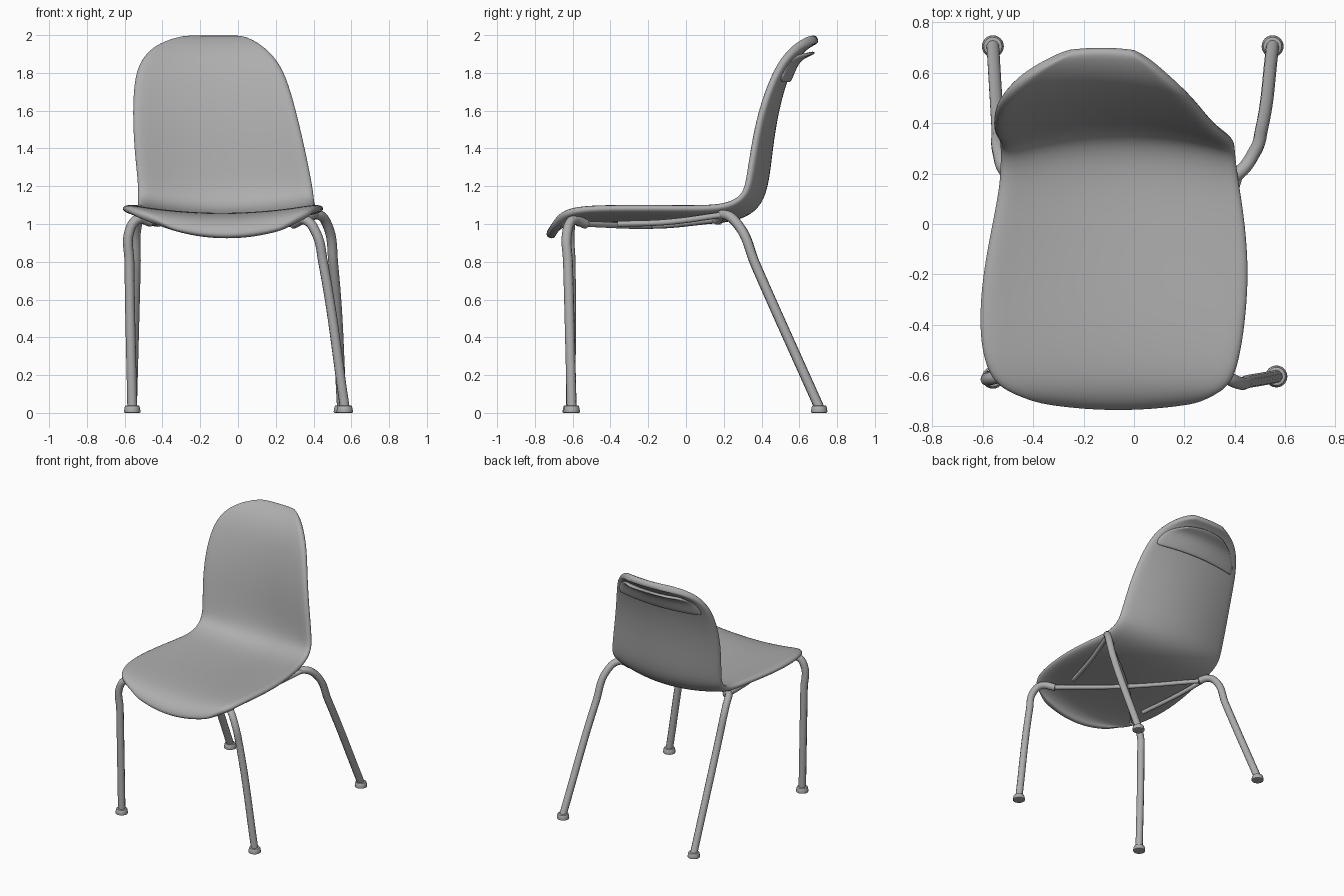
import bpy
import bmesh

cube = bpy.data.objects.get("Cube")
if cube:
    bpy.data.objects.remove(cube, do_unlink=True)

grey = bpy.data.materials.new("mid grey")
grey.use_nodes = True
colour = (0.42, 0.42, 0.42, 1)
grey.diffuse_color = colour
bsdf = next(n for n in grey.node_tree.nodes if n.type == 'BSDF_PRINCIPLED')
bsdf.inputs["Base Color"].default_value = colour


def add(name, data):
    obj = bpy.data.objects.new(name, data)
    bpy.context.collection.objects.link(obj)
    data.materials.append(grey)
    return obj


def shell(name, stations, thickness, columns=10):
    """Loft curved rows: centre y, centre z, right x, left x, edge shift in y and z."""
    bm = bmesh.new()
    rows = []
    for y, z, x0, x1, dy, dz in stations:
        row = []
        for j in range(columns + 1):
            t = j / columns
            bow = (2 * t - 1) ** 2
            row.append(bm.verts.new((x0 + (x1 - x0) * t, y + dy * bow, z + dz * bow)))
        rows.append(row)
    for a, b in zip(rows, rows[1:]):
        for j in range(columns):
            face = bm.faces.new((a[j], a[j + 1], b[j + 1], b[j]))
            face.smooth = True
    mesh = bpy.data.meshes.new(name)
    bm.to_mesh(mesh)
    bm.free()
    obj = add(name, mesh)
    solid = obj.modifiers.new("thickness", 'SOLIDIFY')
    solid.thickness = thickness
    solid.offset = -1
    sub = obj.modifiers.new("rounding", 'SUBSURF')
    sub.levels = sub.render_levels = 2
    return obj


def tube(name, points, radius):
    curve = bpy.data.curves.new(name, 'CURVE')
    curve.dimensions = '3D'
    curve.bevel_depth = radius
    curve.bevel_resolution = 3
    curve.use_fill_caps = True
    curve.resolution_u = 8
    spline = curve.splines.new('BEZIER')
    spline.bezier_points.add(len(points) - 1)
    for bp, co in zip(spline.bezier_points, points):
        bp.co = co
        bp.handle_left_type = bp.handle_right_type = 'AUTO'
    return add(name, curve)


def foot(name, x, y):
    mesh = bpy.data.meshes.new(name)
    bm = bmesh.new()
    bmesh.ops.create_cone(bm, cap_ends=True, segments=24, radius1=0.045,
                          radius2=0.038, depth=0.04)
    for face in bm.faces:
        face.smooth = len(face.verts) == 4
    bm.to_mesh(mesh)
    bm.free()
    obj = add(name, mesh)
    obj.location = (x, y, 0.02)
    bevel = obj.modifiers.new("soft edge", 'BEVEL')
    bevel.width = 0.008
    bevel.segments = 2


# One-piece seat and backrest, from front lip to top rim
shell("seat_shell", [
    (-0.745, 0.93, -0.36, 0.24, 0.03, 0.04),
    (-0.735, 0.97, -0.42, 0.29, 0.03, 0.04),
    (-0.70, 1.01, -0.49, 0.34, 0.02, 0.04),
    (-0.64, 1.04, -0.55, 0.385, 0, 0.045),
    (-0.55, 1.055, -0.595, 0.415, 0, 0.05),
    (-0.4, 1.06, -0.615, 0.44, 0, 0.05),
    (-0.2, 1.055, -0.60, 0.455, 0, 0.055),
    (0, 1.05, -0.56, 0.44, 0, 0.06),
    (0.15, 1.05, -0.53, 0.415, 0, 0.06),
    (0.27, 1.065, -0.525, 0.40, -0.03, 0.065),
    (0.35, 1.11, -0.525, 0.395, -0.06, 0.06),
    (0.39, 1.2, -0.525, 0.385, -0.085, 0.03),
    (0.41, 1.4, -0.545, 0.35, -0.08, 0),
    (0.44, 1.6, -0.555, 0.305, -0.07, 0),
    (0.495, 1.8, -0.545, 0.25, -0.05, 0),
    (0.55, 1.9, -0.50, 0.19, -0.04, 0),
    (0.60, 1.955, -0.44, 0.13, -0.03, 0),
    (0.65, 1.99, -0.35, 0.07, -0.02, 0),
    (0.69, 2.005, -0.25, 0.0, -0.01, 0),
], 0.05)

# Flared lip behind the top of the backrest
shell("backrest_rear_lip", [
    (0.535, 1.75, -0.50, 0.23, -0.05, 0),
    (0.57, 1.85, -0.47, 0.18, -0.05, 0),
    (0.61, 1.895, -0.41, 0.12, -0.04, 0),
    (0.68, 1.92, -0.29, 0.03, -0.03, -0.01),
], 0.022)

# Legs bend out from under the seat and end in round feet
legs = {
    "front_right": [(-0.46, -0.56, 1.01), (-0.53, -0.6, 1.025), (-0.575, -0.615, 0.96),
                    (-0.575, -0.61, 0.8), (-0.56, -0.61, 0.03)],
    "front_left": [(0.29, -0.53, 1.0), (0.36, -0.6, 1.02), (0.415, -0.63, 0.95),
                   (0.45, -0.625, 0.8), (0.565, -0.605, 0.03)],
    "back_right": [(-0.46, 0.17, 1.02), (-0.51, 0.21, 1.045), (-0.535, 0.28, 0.99),
                   (-0.54, 0.37, 0.78), (-0.56, 0.705, 0.03)],
    "back_left": [(0.35, 0.16, 1.02), (0.42, 0.205, 1.05), (0.475, 0.28, 0.99),
                  (0.505, 0.37, 0.78), (0.55, 0.705, 0.03)],
}
for name, path in legs.items():
    tube(name + "_leg", path, 0.026)
    foot(name + "_foot", path[-1][0], path[-1][1])

# Crossed rods and side rails under the seat
for name, front, back in (("left", "front_left", "back_right"),
                          ("right", "front_right", "back_left")):
    tube(name + "_cross_rod",
         [legs[front][0], (-0.08, -0.18, 0.99), legs[back][0]], 0.016)
tube("left_side_rail", [legs["back_left"][1], (0.33, -0.1, 1.01), (0.26, -0.36, 1.0)], 0.016)
tube("right_side_rail", [legs["back_right"][1], (-0.46, -0.1, 1.01), (-0.42, -0.4, 1.0)], 0.016)
